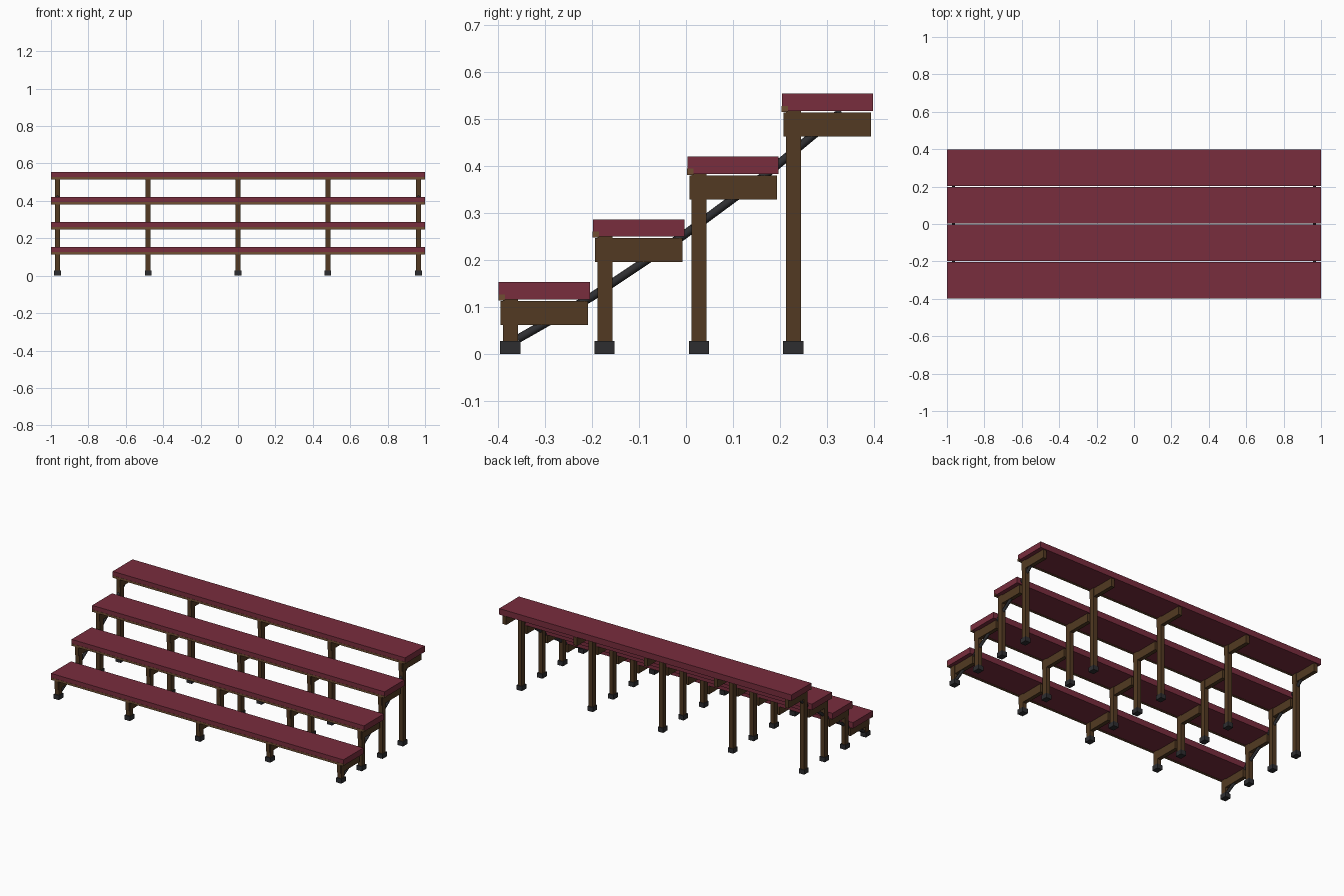
import bpy
from mathutils import Vector

cube = bpy.data.objects.get("Cube")
if cube:
    bpy.data.objects.remove(cube, do_unlink=True)


def make_material(name, rgb):
    mat = bpy.data.materials.new(name)
    mat.use_nodes = True
    color = (*rgb, 1.0)
    mat.diffuse_color = color
    mat.node_tree.nodes["Principled BSDF"].inputs["Base Color"].default_value = color
    return mat


maroon = make_material("maroon_seat", (0.19, 0.026, 0.047))
brown = make_material("dark_brown_frame", (0.085, 0.042, 0.016))
tan = make_material("light_brown_trim", (0.16, 0.075, 0.032))
charcoal = make_material("charcoal_metal", (0.027, 0.027, 0.03))


def box(name, low, high, mat):
    """Axis-aligned box between two corners."""
    low, high = Vector(low), Vector(high)
    bpy.ops.mesh.primitive_cube_add(size=1, location=(low + high) / 2)
    obj = bpy.context.object
    obj.name = name
    obj.scale = high - low
    bpy.ops.object.transform_apply(location=False, rotation=False, scale=True)
    obj.data.materials.append(mat)
    return obj


def rod(name, points, radius, mat):
    """Round bar following a gently bent path."""
    curve = bpy.data.curves.new(name, "CURVE")
    curve.dimensions = "3D"
    curve.bevel_depth = radius
    curve.bevel_resolution = 2
    curve.use_fill_caps = True
    spline = curve.splines.new("POLY")
    spline.points.add(len(points) - 1)
    for point, co in zip(spline.points, points):
        point.co = (*co, 1)
    curve.materials.append(mat)
    obj = bpy.data.objects.new(name, curve)
    bpy.context.collection.objects.link(obj)


ROWS = 4
ROW_DEPTH, ROW_RISE = 0.2005, 0.1335
FRAME_X = (-0.965, -0.48, 0, 0.48, 0.965)

for row in range(ROWS):
    y = -0.398 + row * ROW_DEPTH
    z = 0.116 + row * ROW_RISE
    tag = f"row_{row + 1}"

    # Seat plank and the trim along its lower front edge
    box(f"seat_{tag}", (-0.999, y, z), (0.999, y + 0.194, z + 0.037), maroon)
    box(f"front_trim_{tag}", (-1, y - 0.001, z - 0.002), (1, y + 0.013, z + 0.011), tan)

    # Support frames: bracket, leg and foot
    for i, x in enumerate(FRAME_X):
        side = f"{tag}_{i + 1}"
        box(f"bracket_{side}", (x - 0.012, y + 0.004, z - 0.054),
            (x + 0.012, y + 0.19, z - 0.003), brown)
        box(f"leg_{side}", (x - 0.0135, y + 0.009, 0.02),
            (x + 0.0135, y + 0.041, z), brown)
        box(f"foot_{side}", (x - 0.018, y + 0.003, 0),
            (x + 0.018, y + 0.046, 0.028), charcoal)

# Diagonal braces through both end frames
brace_path = ((-0.358, 0.032), (-0.2, 0.122), (-0.01, 0.249), (0.17, 0.382), (0.33, 0.515))
for side, x in (("left", 0.965), ("right", -0.965)):
    rod(f"diagonal_brace_{side}", [(x, y, z) for y, z in brace_path], 0.009, charcoal)
